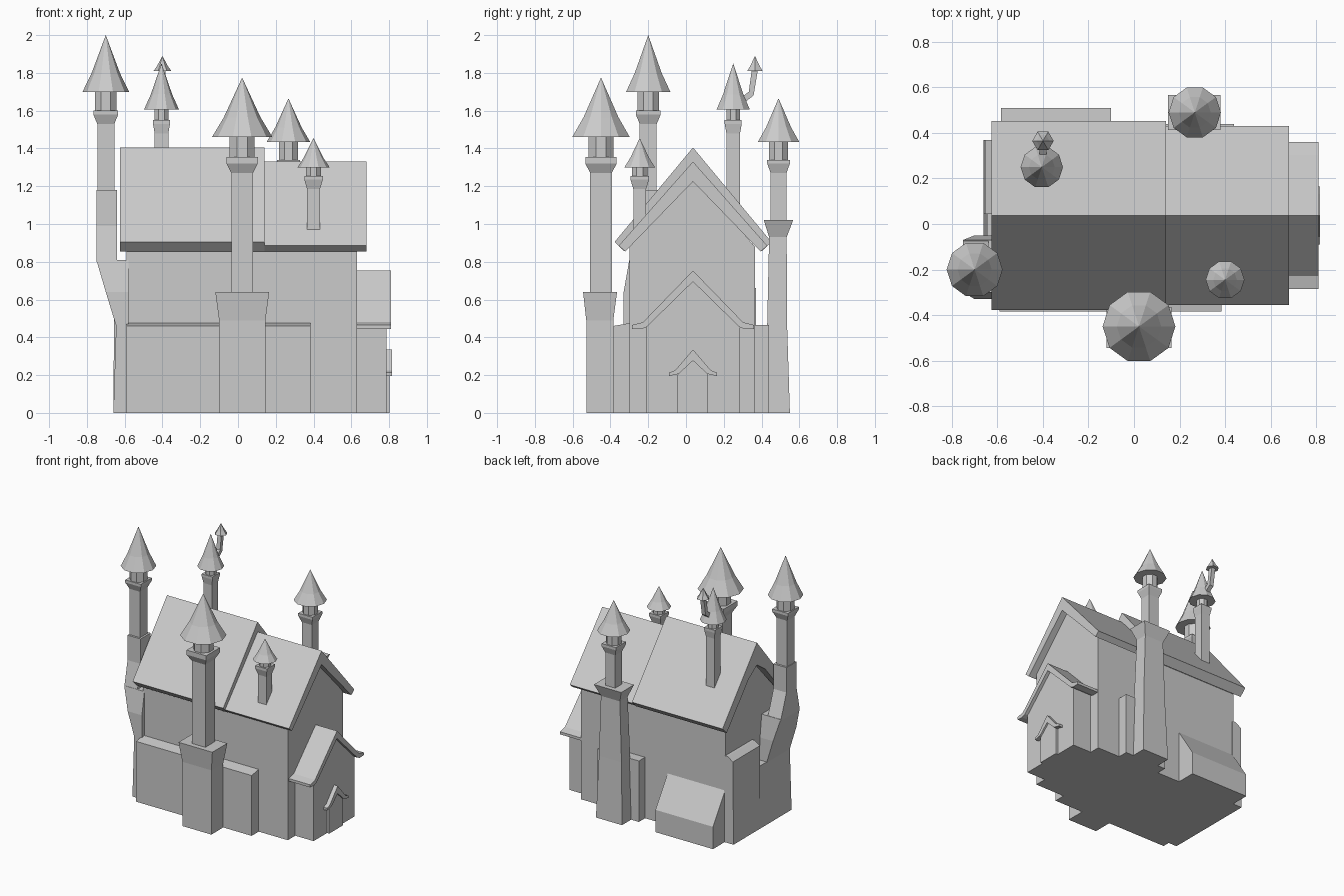
import bpy, bmesh, math

if "Cube" in bpy.data.objects:
    bpy.data.objects.remove(bpy.data.objects["Cube"])

YC = 0.037  # ridge line of every roof


def finish(name, bm):
    bmesh.ops.recalc_face_normals(bm, faces=bm.faces)
    me = bpy.data.meshes.new(name)
    bm.to_mesh(me)
    bm.free()
    ob = bpy.data.objects.new(name, me)
    bpy.context.collection.objects.link(ob)
    return ob


def loft(name, rings):
    """Skin equal-length rings of 3D points and cap both ends."""
    bm = bmesh.new()
    vs = [[bm.verts.new(p) for p in r] for r in rings]
    n = len(rings[0])
    for a, b in zip(vs, vs[1:]):
        for i in range(n):
            j = (i + 1) % n
            bm.faces.new((a[i], a[j], b[j], b[i]))
    bm.faces.new(vs[0][::-1])
    bm.faces.new(vs[-1])
    return finish(name, bm)


def blocks(name, rows):
    """Stacked rectangles: each row is x0, x1, y0, y1, z."""
    return loft(name, [[(a, c, z), (b, c, z), (b, d, z), (a, d, z)] for a, b, c, d, z in rows])


def prism(name, pts, x0, x1):
    """Extrude a (y, z) profile along x."""
    return loft(name, [[(x, y, z) for y, z in pts] for x in (x0, x1)])


def gable_wall(name, y0, y1, eave, peak, x0, x1):
    prism(name, [(y0, 0), (y1, 0), (y1, eave), (YC, peak), (y0, eave)], x0, x1)


def gable_roof(name, outer, inner, x0, x1):
    """Half profiles run ridge to eave as (offset from ridge, z); mirrored into a slab."""
    def both(h):
        return [(YC - d, z) for d, z in h[::-1]] + [(YC + d, z) for d, z in h[1:]]
    prism(name, both(outer) + both(inner)[::-1], x0, x1)


def cone(name, x, y, z0, z1, r, n=10):
    """Slightly flared pointed cap."""
    bm = bmesh.new()
    rings = []
    for f, k in ((0, 1), (0.33, 0.61)):
        rings.append([bm.verts.new((x + r * k * math.cos(2 * math.pi * i / n),
                                    y + r * k * math.sin(2 * math.pi * i / n),
                                    z0 + f * (z1 - z0))) for i in range(n)])
    tip = bm.verts.new((x, y, z1))
    for i in range(n):
        j = (i + 1) % n
        bm.faces.new((rings[0][i], rings[0][j], rings[1][j], rings[1][i]))
        bm.faces.new((rings[1][i], rings[1][j], tip))
    bm.faces.new(rings[0][::-1])
    return finish(name, bm)


def turret(name, x, y, z0, shaft, flare, z_fl0, z_fl1, z_cone, z_top, r, neck):
    """Square shaft, flared collar, eight-sided neck and pointed cap."""
    rows = [(shaft, z0), (shaft, z_fl0 - 0.05), (flare, z_fl0), (flare, z_fl1)]
    blocks(name + "_shaft", [(x - h, x + h, y - h, y + h, z) for h, z in rows])
    q = neck / math.cos(math.pi / 8)
    ring = [(x + q * math.cos(math.pi * (i + .5) / 4), y + q * math.sin(math.pi * (i + .5) / 4))
            for i in range(8)]
    loft(name + "_neck", [[(a, b, z) for a, b in ring] for z in (z_fl1 - 0.01, z_cone + 0.01)])
    cone(name + "_cap", x, y, z_cone, z_top, r)


# Main house and its two-step roof
gable_wall("house_walls", -0.30, 0.365, 0.88, 1.25, -0.59, 0.63)
gable_roof("main_roof_left", [(0, 1.405), (0.415, 0.905)],
           [(0, 1.235), (0.10, 1.165), (0.365, 0.855)], -0.625, 0.14)
gable_roof("main_roof_right", [(0, 1.33), (0.393, 0.885)],
           [(0, 1.225), (0.358, 0.855)], 0.14, 0.68)

# Low thickened walls around the house
blocks("front_low_wall", [(-0.59, 0.385, -0.385, -0.29, 0), (-0.59, 0.385, -0.385, -0.29, 0.46),
                          (-0.59, 0.385, -0.30, -0.29, 0.475)])
blocks("back_low_wall", [(0.09, 0.44, 0.36, 0.44, 0), (0.09, 0.44, 0.36, 0.44, 0.465)])
blocks("left_pilaster", [(-0.66, -0.58, 0.045, 0.37, 0), (-0.655, -0.58, 0.045, 0.37, 0.63),
                         (-0.61, -0.58, 0.045, 0.37, 0.66)])

# Lean-to shed at the back
prism("back_shed", [(0.36, 0), (0.51, 0), (0.51, 0.17), (0.36, 0.40)], -0.585, -0.10)

# Porch on the right end, with flared eaves
gable_wall("porch_walls", -0.21, 0.285, 0.46, 0.71, 0.62, 0.785)
gable_roof("porch_roof", [(0, 0.753), (0.265, 0.48), (0.323, 0.465)],
           [(0, 0.695), (0.245, 0.455), (0.275, 0.443), (0.323, 0.445)], 0.62, 0.81)
gable_wall("door_surround", -0.047, 0.117, 0.20, 0.285, 0.77, 0.803)
gable_roof("door_hood", [(0, 0.335), (0.095, 0.225), (0.127, 0.213)],
           [(0, 0.277), (0.075, 0.207), (0.127, 0.195)], 0.77, 0.816)

# Corbelled chimney on the left end
blocks("left_chimney_base", [(-0.66, -0.58, -0.33, 0.045, 0), (-0.645, -0.58, -0.33, 0.045, 0.467)])
blocks("left_chimney_corbel", [(-0.645, -0.58, -0.33, -0.05, 0.46), (-0.70, -0.58, -0.33, -0.05, 0.64),
                               (-0.75, -0.58, -0.30, -0.07, 0.81)])
blocks("left_chimney_stack", [(-0.75, -0.64, -0.30, -0.07, 0.80), (-0.75, -0.64, -0.26, -0.14, 0.99),
                              (-0.75, -0.64, -0.26, -0.14, 1.18)])
turret("left_turret", -0.70, -0.20, 1.17, 0.045, 0.066, 1.58, 1.60, 1.70, 2.0, 0.123, 0.058)

# Front tower
blocks("front_tower_base", [(-0.10, 0.145, -0.528, -0.385, 0), (-0.10, 0.145, -0.528, -0.385, 0.49),
                            (-0.12, 0.165, -0.545, -0.365, 0.64)])
turret("front_turret", 0.022, -0.45, 0.63, 0.057, 0.083, 1.32, 1.355, 1.46, 1.775, 0.16, 0.066)

# Back tower
blocks("back_tower_base", [(0.155, 0.375, 0.40, 0.55, 0), (0.17, 0.36, 0.43, 0.535, 0.47),
                           (0.185, 0.345, 0.44, 0.533, 0.93), (0.15, 0.38, 0.412, 0.567, 1.02)])
turret("back_turret", 0.267, 0.49, 1.01, 0.042, 0.06, 1.32, 1.34, 1.435, 1.665, 0.115, 0.05)

# Small turrets standing on the roof
turret("roof_turret_back", -0.405, 0.25, 1.05, 0.036, 0.045, 1.53, 1.55, 1.605, 1.85, 0.093, 0.036)
turret("roof_turret_front", 0.40, -0.245, 0.96, 0.034, 0.049, 1.235, 1.255, 1.30, 1.455, 0.085, 0.04)

# Bent stove pipe with its own little cap
w = 0.016
path = [(0.265, 1.63, 0), (0.342, 1.685, -0.5), (0.362, 1.825, -1)]
loft("stove_pipe", [
    [(-0.40 + a * w, y + b * w * dy, z + b * w * dz) for a, b in ((-1, -1), (1, -1), (1, 1), (-1, 1))]
    for y, z, dy, dz in ((0.265, 1.63, -0.4, 1), (0.345, 1.69, -0.8, 0.6), (0.365, 1.82, -1, 0))])
cone("stove_pipe_cap", -0.40, 0.365, 1.81, 1.89, 0.047, 6)
